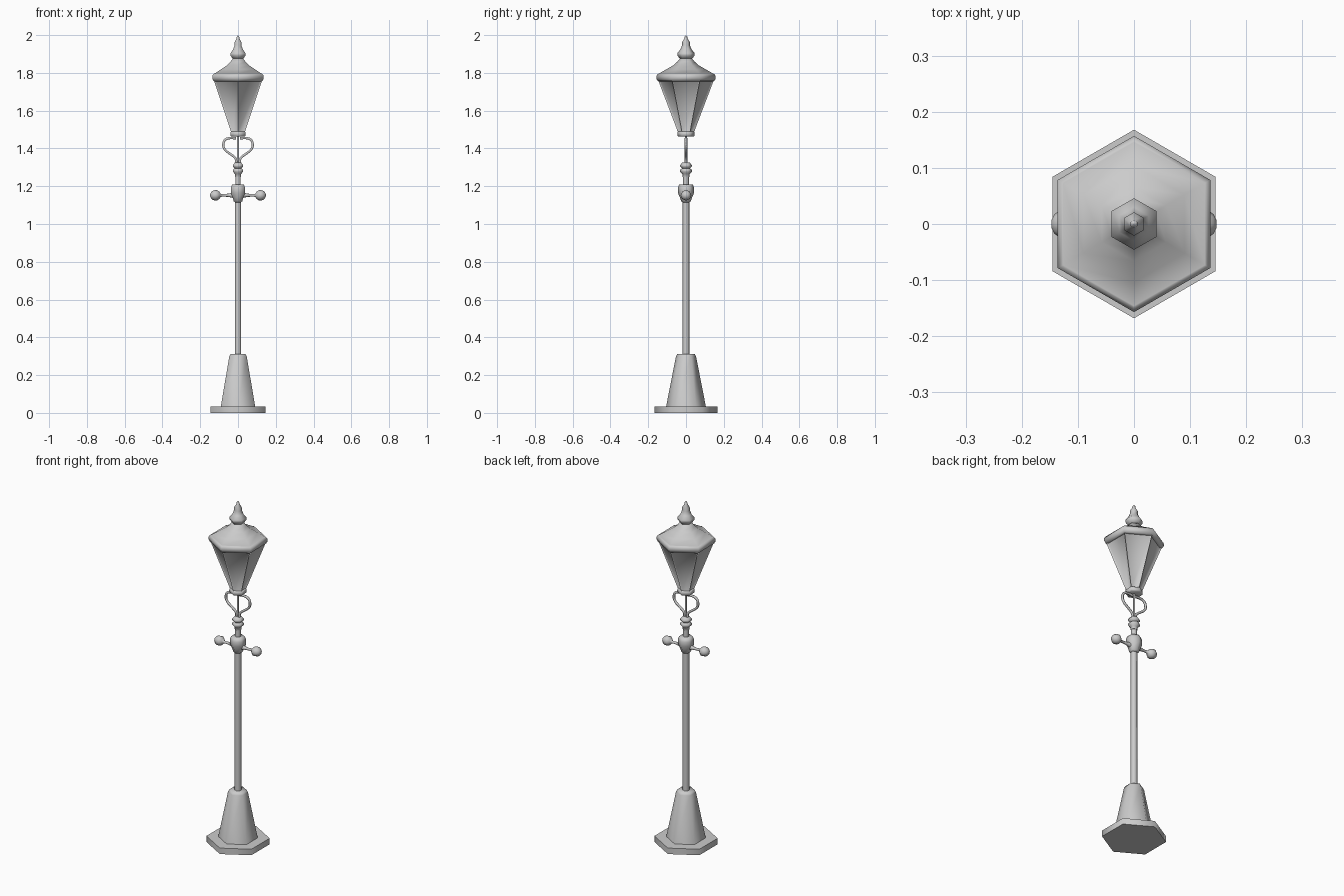
import bpy, bmesh, math
from mathutils import Matrix

if "Cube" in bpy.data.objects:
    bpy.data.objects.remove(bpy.data.objects["Cube"])


def finish(name, bm, angle=65):
    bmesh.ops.remove_doubles(bm, verts=bm.verts, dist=1e-5)
    bmesh.ops.recalc_face_normals(bm, faces=bm.faces)
    me = bpy.data.meshes.new(name)
    bm.to_mesh(me)
    bm.free()
    for p in me.polygons:
        p.use_smooth = True
    me.set_sharp_from_angle(angle=math.radians(angle))
    ob = bpy.data.objects.new(name, me)
    bpy.context.collection.objects.link(ob)
    return ob


def turned(profile, n=6):
    """Closed n-sided solid from (corner radius, height) points, a corner facing -y."""
    bm = bmesh.new()
    rings = []
    for r, z in profile:
        r = max(r, 0.0004)
        rings.append([bm.verts.new((r * math.sin(2 * math.pi * i / n),
                                    -r * math.cos(2 * math.pi * i / n), z)) for i in range(n)])
    sides = []
    for a, b in zip(rings, rings[1:]):
        for i in range(n):
            j = (i + 1) % n
            sides.append(bm.faces.new((a[i], a[j], b[j], b[i])))
    bm.faces.new(rings[0][::-1])
    bm.faces.new(rings[-1])
    bm.normal_update()
    return bm, sides


def part(name, profile, n=6):
    return finish(name, turned(profile, n)[0])


# Foot and post
part("base_plate", [(0.168, 0), (0.168, 0.035)])
part("base_pedestal", [(0.105, 0.035), (0.053, 0.300), (0.046, 0.312)])
part("post", [(0.0185, 0.30), (0.0175, 1.13)])
part("upper_post", [(0.016, 1.20), (0.016, 1.26)])

# Collars
part("crossbar_collar", [(0.018, 1.115), (0.026, 1.12), (0.032, 1.14), (0.043, 1.165),
                         (0.043, 1.192), (0.036, 1.208), (0.016, 1.21)])
part("bracket_collar", [(0.018, 1.25), (0.020, 1.266), (0.031, 1.276), (0.031, 1.287),
                        (0.021, 1.295), (0.031, 1.304), (0.031, 1.312), (0.020, 1.325)])
part("centre_rod", [(0.006, 1.31), (0.006, 1.48)])

# Ladder arms with ball ends
arm = [(0.014, 0.025), (0.009, 0.05), (0.007, 0.07), (0.008, 0.092), (0.018, 0.098),
       (0.026, 0.108), (0.028, 0.120), (0.025, 0.132), (0.017, 0.142), (0.007, 0.147)]
for side, label in ((1, "right"), (-1, "left")):
    bm, _ = turned(arm, 8)
    bm.transform(Matrix.Translation((0, 0, 1.152)) @ Matrix.Rotation(side * math.pi / 2, 4, 'Y'))
    finish("ladder_arm_" + label, bm)

# Looped brackets under the lantern
path = [(0.010, 1.315), (0.012, 1.345), (0.040, 1.370), (0.070, 1.395),
        (0.078, 1.420), (0.068, 1.446), (0.040, 1.455), (0.010, 1.453)]
for side, label in ((1, "right"), (-1, "left")):
    cu = bpy.data.curves.new("bracket_" + label, 'CURVE')
    cu.dimensions = '3D'
    cu.bevel_depth = 0.007
    cu.bevel_resolution = 1
    cu.resolution_u = 3
    cu.use_fill_caps = True
    sp = cu.splines.new('BEZIER')
    sp.bezier_points.add(len(path) - 1)
    for bp, (x, z) in zip(sp.bezier_points, path):
        bp.co = (side * x, 0, z)
        bp.handle_left_type = bp.handle_right_type = 'AUTO'
    bpy.context.collection.objects.link(bpy.data.objects.new("bracket_" + label, cu))

# Lantern: ring, framed panes, roof and finial
part("lantern_ring", [(0.040, 1.463), (0.046, 1.468), (0.046, 1.486), (0.040, 1.49)])
bm, sides = turned([(0.042, 1.485), (0.147, 1.76)])
bmesh.ops.inset_individual(bm, faces=sides, thickness=0.007, depth=-0.008, use_even_offset=True)
finish("lantern_body", bm)
part("lantern_roof", [(0.140, 1.755), (0.150, 1.757), (0.157, 1.770), (0.157, 1.784), (0.149, 1.795),
                      (0.146, 1.795), (0.104, 1.819), (0.066, 1.841), (0.045, 1.860), (0.032, 1.876)])
part("finial", [(0.032, 1.874), (0.046, 1.893), (0.046, 1.904), (0.030, 1.924), (0.020, 1.948),
                (0.021, 1.962), (0.009, 1.982), (0.007, 1.992), (0, 2.0)])
